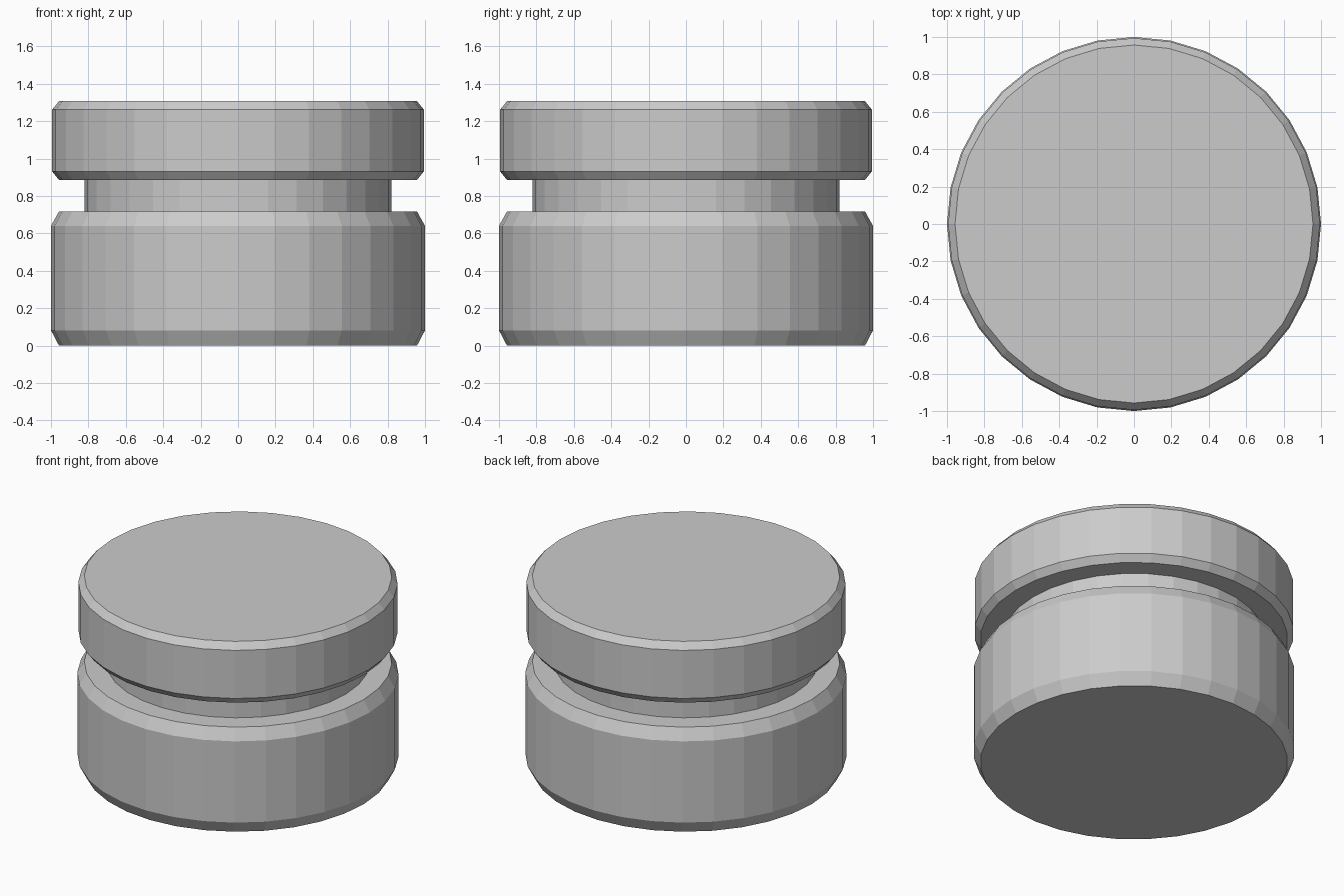
import bpy, bmesh
from math import cos, sin, pi

if "Cube" in bpy.data.objects:
    bpy.data.objects.remove(bpy.data.objects["Cube"])

SIDES = 32


def turned(name, profile):
    """Closed flat-shaded solid of revolution from (radius, height) points, bottom to top."""
    bm = bmesh.new()
    rings = [[bm.verts.new((r * cos(2 * pi * i / SIDES), r * sin(2 * pi * i / SIDES), z))
              for i in range(SIDES)] for r, z in profile]
    for low, high in zip(rings, rings[1:]):
        for i in range(SIDES):
            j = (i + 1) % SIDES
            bm.faces.new((low[i], low[j], high[j], high[i]))
    bm.faces.new(rings[0][::-1])
    bm.faces.new(rings[-1])
    mesh = bpy.data.meshes.new(name)
    bm.to_mesh(mesh)
    bm.free()
    obj = bpy.data.objects.new(name, mesh)
    bpy.context.collection.objects.link(obj)
    return obj


# Jar body with chamfered rims, stepping in to the narrow neck
turned("jar_body", [(0.957, 0), (1.0, 0.082), (1.0, 0.64), (0.957, 0.718),
                    (0.82, 0.718), (0.82, 0.90)])

# Lid with chamfered edges, overhanging the neck
turned("lid", [(0.957, 0.886), (0.994, 0.932), (0.994, 1.262), (0.957, 1.307)])
